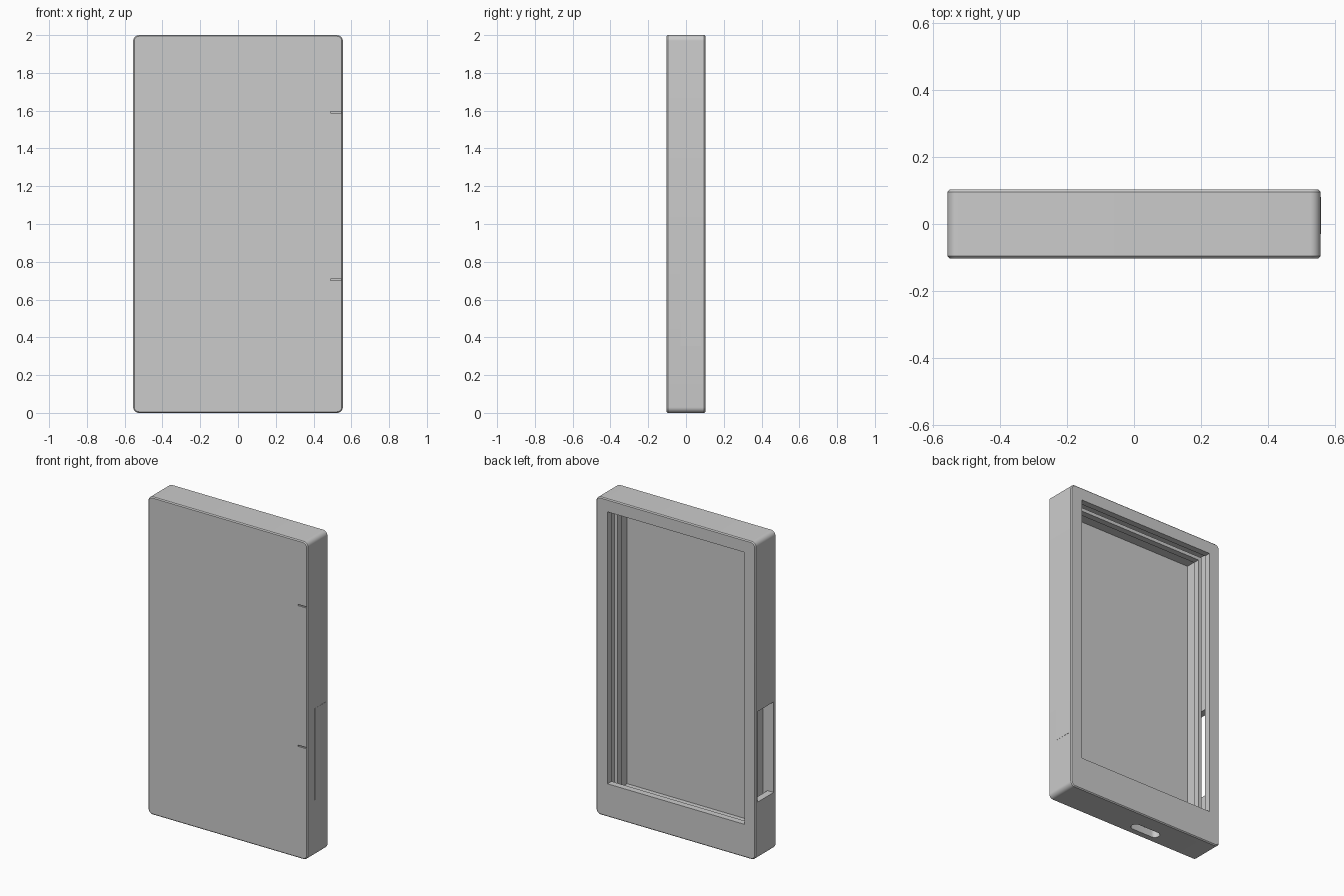
import bpy, bmesh
from math import radians

if "Cube" in bpy.data.objects:
    bpy.data.objects.remove(bpy.data.objects["Cube"])

GREY = (0.6, 0.6, 0.6, 1)
grey = bpy.data.materials.new("plain_grey")
grey.use_nodes = True
grey.diffuse_color = GREY
grey.node_tree.nodes["Principled BSDF"].inputs["Base Color"].default_value = GREY


def box(name, x, y, z, radius=0, axis=1, segments=8):
    """Box from (min, max) ranges, rounding the edges parallel to one axis."""
    bm = bmesh.new()
    bmesh.ops.create_cube(bm, size=1)
    for v in bm.verts:
        v.co = [(r[0] + r[1]) / 2 + c * (r[1] - r[0]) for r, c in zip((x, y, z), v.co)]
    if radius:
        edges = [e for e in bm.edges
                 if abs((e.verts[0].co - e.verts[1].co).normalized()[axis]) > 0.9]
        bmesh.ops.bevel(bm, geom=edges, offset=radius, segments=segments,
                        profile=0.5, affect='EDGES')
    mesh = bpy.data.meshes.new(name)
    bm.to_mesh(mesh)
    bm.free()
    mesh.materials.append(grey)
    ob = bpy.data.objects.new(name, mesh)
    bpy.context.collection.objects.link(ob)
    return ob


def apply(ob, mod):
    bpy.context.view_layer.objects.active = ob
    bpy.ops.object.modifier_apply(modifier=mod.name)


def cut(ob, cutter):
    cutter.hide_render = True
    mod = ob.modifiers.new("cut", 'BOOLEAN')
    mod.operation, mod.solver, mod.object = 'DIFFERENCE', 'EXACT', cutter
    apply(ob, mod)
    bpy.data.objects.remove(cutter)


# Case with rounded corners and a fine chamfered rim
case = box("case", (-0.555, 0.555), (-0.102, 0.102), (0, 2), 0.03)
rim = case.modifiers.new("rim", 'BEVEL')
rim.width, rim.segments, rim.limit_method, rim.angle_limit = 0.006, 1, 'ANGLE', radians(60)
apply(case, rim)

# Hollow inside and screen opening on the back
cut(case, box("hollow", (-0.512, 0.512), (-0.08, 0.062), (0.045, 1.955)))
cut(case, box("opening", (-0.48, 0.476), (0.05, 0.2), (0.208, 1.92)))

# Side window through the wall
cut(case, box("side_window", (-0.6, -0.5), (-0.079, 0.08), (0.36, 0.93)))

# Charging port in the bottom
cut(case, box("port", (-0.21, -0.01), (-0.06, 0.0), (-0.1, 0.1), 0.0299, axis=2))

# Two thin grooves at the front edge
for z in (0.706, 1.592):
    cut(case, box("groove", (0.49, 0.549), (-0.2, -0.092), (z - 0.004, z + 0.004)))

# Screen frame standing inside the case: a thin wall with a thicker lip
frame = box("screen_frame", (-0.48, 0.478), (-0.081, 0.03), (0.13, 1.922))
cut(frame, box("lip_gap", (-0.458, 0.456), (-0.2, 0.1), (0.152, 1.9)))
cut(frame, box("wall_gap", (-0.468, 0.466), (-0.2, -0.01), (0.142, 1.91)))

# Barely raised side panel
panel = box("side_panel", (0.55, 0.5562), (-0.03, 0.08), (0.355, 0.93))

for ob in (case, frame, panel):
    bpy.ops.object.select_all(action='DESELECT')
    ob.select_set(True)
    bpy.context.view_layer.objects.active = ob
    bpy.ops.object.shade_smooth_by_angle(angle=radians(25))
